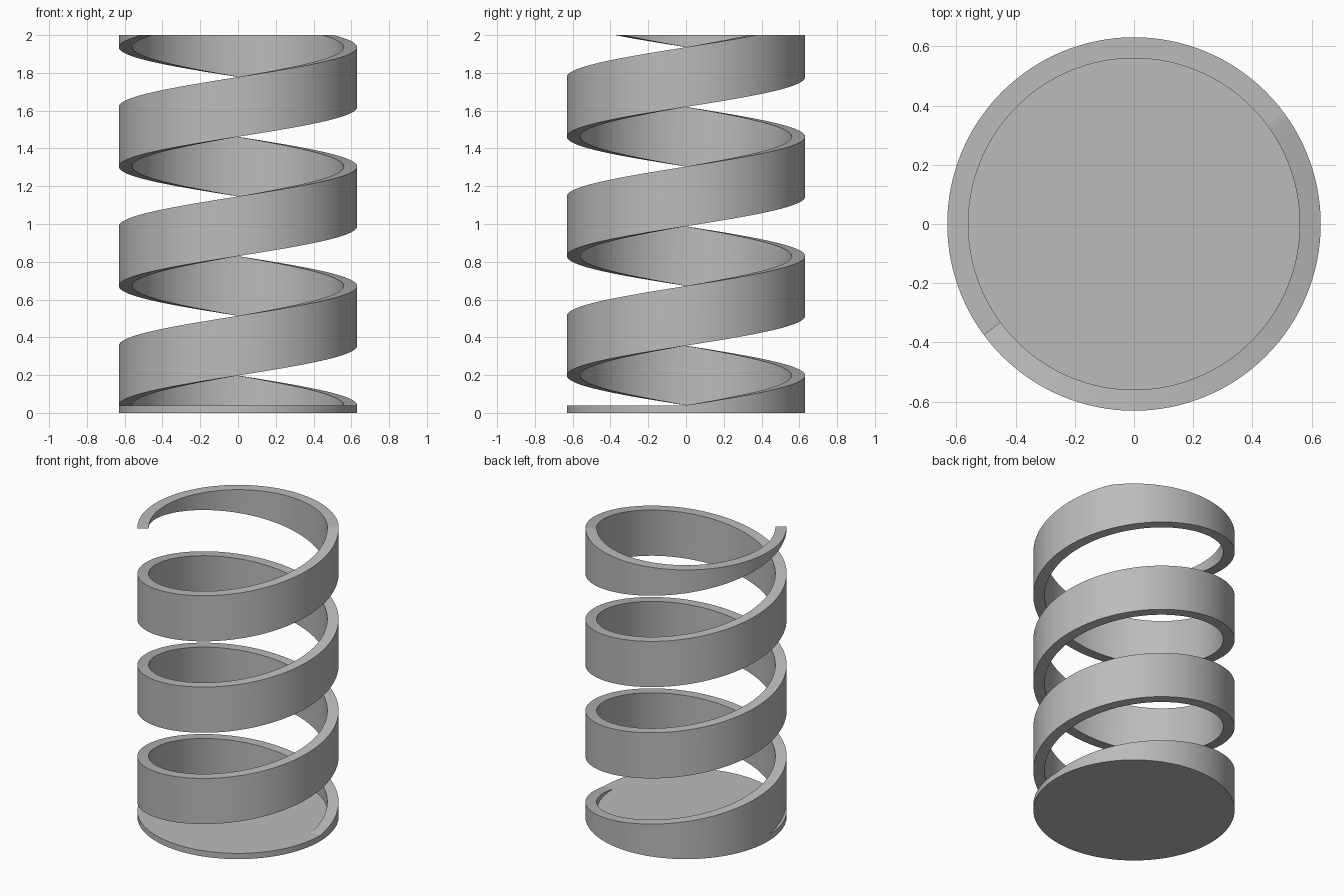
import bpy, bmesh, math

cube = bpy.data.objects.get("Cube")
if cube:
    bpy.data.objects.remove(cube, do_unlink=True)

OUTER, INNER = 0.631, 0.56
BASE, TOP = 0.04, 2.0
PITCH = 0.632
BAND = PITCH / 2
SEGMENTS = 128

grey = bpy.data.materials.new("plain_grey")
grey.use_nodes = True
colour = (0.5, 0.5, 0.5, 1)
grey.diffuse_color = colour
grey.node_tree.nodes["Principled BSDF"].inputs["Base Color"].default_value = colour


def finish(obj):
    obj.data.materials.clear()
    obj.data.materials.append(grey)
    bpy.ops.object.select_all(action="DESELECT")
    obj.select_set(True)
    bpy.context.view_layer.objects.active = obj
    bpy.ops.object.shade_smooth_by_angle(angle=math.radians(30))


# Round base plate
bpy.ops.mesh.primitive_cylinder_add(vertices=SEGMENTS, radius=OUTER, depth=BASE,
                                    location=(0, 0, BASE / 2))
base = bpy.context.object
base.name = "base_plate"
finish(base)

# Spiral band: a rectangle swept up the helix, trimmed flat at base and top
end = (TOP - BASE) / PITCH + 0.5
flat_top = end - 0.5
turns = [i / SEGMENTS for i in range(int(end * SEGMENTS) + 1)]
turns = sorted(set(turns + [flat_top, end]))

bm = bmesh.new()
rings = []
for t in turns:
    a = t * math.tau
    bottom = BASE + PITCH * t - BAND
    low = max(BASE, bottom)
    high = min(TOP, bottom + BAND)
    rings.append([bm.verts.new((r * math.cos(a), r * math.sin(a), z))
                  for r, z in ((INNER, low), (OUTER, low), (OUTER, high), (INNER, high))])
for here, ahead in zip(rings, rings[1:]):
    for k in range(4):
        n = (k + 1) % 4
        bm.faces.new((here[k], here[n], ahead[n], ahead[k]))
# Close the tapered ends to sharp edges
bmesh.ops.remove_doubles(bm, verts=bm.verts, dist=0.0005)
bmesh.ops.recalc_face_normals(bm, faces=bm.faces)
mesh = bpy.data.meshes.new("spiral_band")
bm.to_mesh(mesh)
bm.free()
band = bpy.data.objects.new("spiral_band", mesh)
bpy.context.collection.objects.link(band)
finish(band)
